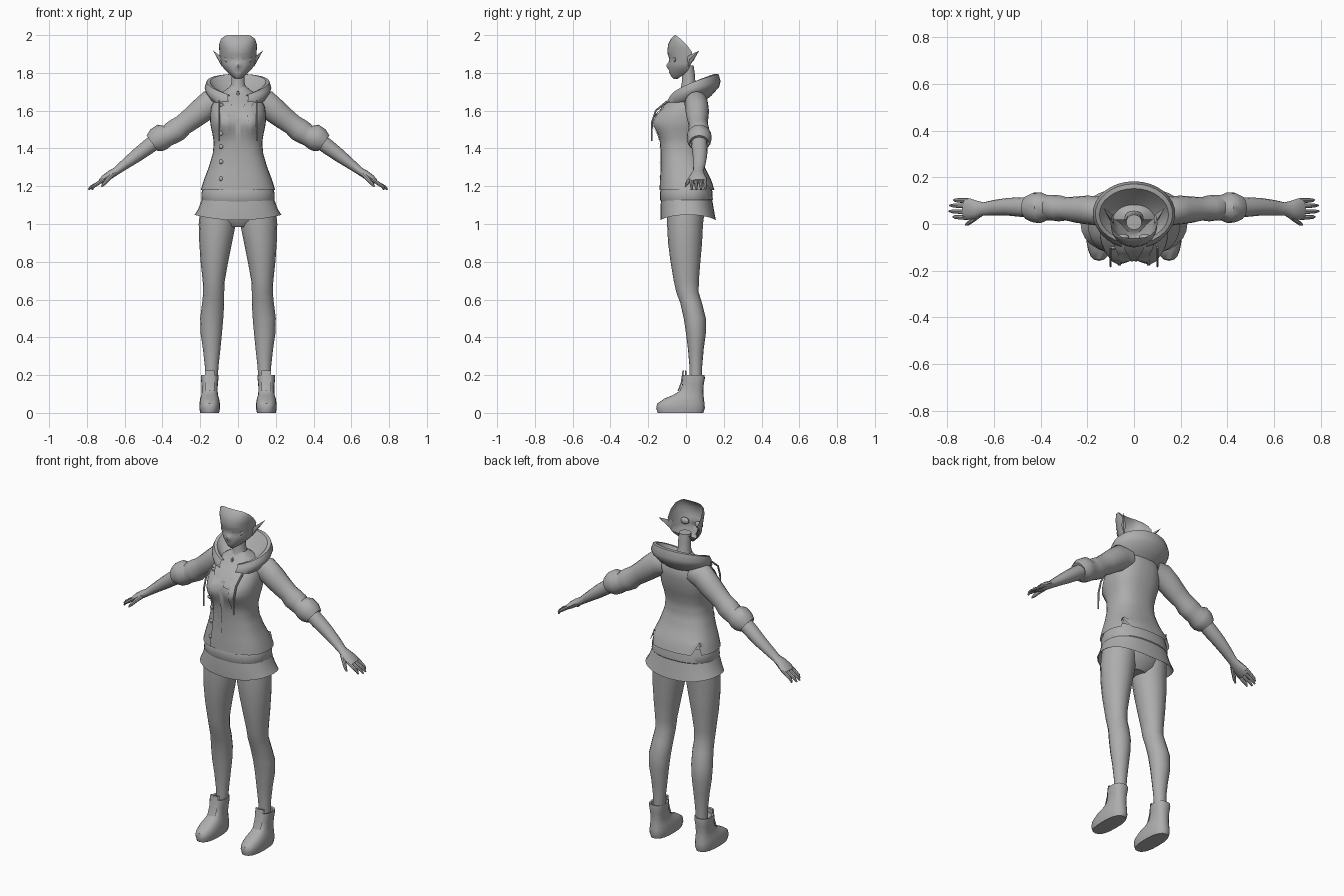
import bpy, bmesh, math
from mathutils import Vector

grey = bpy.data.materials.new("plain grey")
grey.diffuse_color = (0.42, 0.42, 0.42, 1)


def make(name, verts, faces, angle=40):
    me = bpy.data.meshes.new(name)
    me.from_pydata([tuple(v) for v in verts], [], faces)
    bm = bmesh.new()
    bm.from_mesh(me)
    bmesh.ops.recalc_face_normals(bm, faces=bm.faces)
    bm.to_mesh(me)
    bm.free()
    me.materials.append(grey)
    ob = bpy.data.objects.new(name, me)
    bpy.context.collection.objects.link(ob)
    bpy.ops.object.select_all(action='DESELECT')
    bpy.context.view_layer.objects.active = ob
    ob.select_set(True)
    bpy.ops.object.shade_smooth_by_angle(angle=math.radians(angle))
    return ob


def loft(name, rings, closed=True, caps=(False, False), angle=40, extra=()):
    n = len(rings[0])
    verts = [v for r in rings for v in r]
    faces = []
    for i in range(len(rings) - 1):
        for j in range(n if closed else n - 1):
            k = (j + 1) % n
            faces.append((i*n + j, i*n + k, (i+1)*n + k, (i+1)*n + j))
    if caps[0]:
        faces.append(tuple(range(n)))
    if caps[1]:
        faces.append(tuple(range((len(rings)-1)*n, len(rings)*n)))
    return make(name, verts, faces + list(extra), angle)


def spow(v, e):
    return math.copysign(abs(v) ** e, v)


def ring(cx, rx, yf, yb, z, n=16, e=1.0):
    mid, ry = (yf + yb) / 2, (yb - yf) / 2
    return [(cx + rx * spow(math.sin(a), e), mid - ry * spow(math.cos(a), e), z)
            for a in (2 * math.pi * i / n for i in range(n))]


def tube(name, pts, n=12, caps=(True, True)):
    """pts: x, y, z, radius across, radius along y"""
    rings = []
    for i, p in enumerate(pts):
        a, b = Vector(pts[max(i-1, 0)][:3]), Vector(pts[min(i+1, len(pts)-1)][:3])
        d = (b - a).normalized()
        u = Vector((0, 1, 0)) if abs(d.y) < 0.9 else Vector((1, 0, 0))
        v = d.cross(u).normalized()
        u = v.cross(d)
        rings.append([Vector(p[:3]) + u * p[4] * math.cos(t) + v * p[3] * math.sin(t)
                      for t in (2 * math.pi * j / n for j in range(n))])
    return loft(name, rings, caps=caps)


def ball(name, c, r, n=14):
    rings = [ring(c[0], r[0]*math.cos(t), c[1]-r[1]*math.cos(t), c[1]+r[1]*math.cos(t),
                  c[2] + r[2]*math.sin(t), n) for t in (math.pi*(k/8 - .5)*.98 for k in range(9))]
    return loft(name, rings, caps=(True, True))


def table(rows, z):
    """Smoothly interpolate rows of (z, ...) sorted upwards."""
    z = min(max(z, rows[0][0]), rows[-1][0])
    for a, b in zip(rows, rows[1:]):
        if z <= b[0]:
            t = (z - a[0]) / (b[0] - a[0])
            return [p + (q - p) * t for p, q in zip(a[1:], b[1:])]


# Jacket body: z, half width, front y, back y
BODY = [(1.18, .197, -.14, .15), (1.23, .182, -.138, .135), (1.3, .155, -.134, .1),
        (1.37, .134, -.134, .078), (1.43, .128, -.138, .075), (1.48, .136, -.145, .085),
        (1.53, .147, -.15, .1), (1.58, .148, -.145, .11), (1.63, .14, -.115, .115),
        (1.68, .11, -.06, .105), (1.71, .065, -.03, .08), (1.73, .04, -.02, .055)]


def bust(x, z):
    return .034 * math.exp(-((abs(x) - .075) / .05) ** 2 - ((z - 1.535) / .055) ** 2)


def body_y(x, z):
    rx, yf, yb = table(BODY, z)
    return (yf+yb)/2 - (yb-yf)/2 * max(0, 1 - (abs(x)/rx) ** 2.5) ** .4 - bust(x, z)


rings = []
for k in range(27):
    z = 1.18 + .55 * k / 26
    rx, yf, yb = table(BODY, z)
    r = ring(0, rx, yf, yb, z, 32, .8)
    rings.append([(x, y - (bust(x, z) if y < (yf+yb)/2 else 0), z) for x, y, z in r])
for j in (12, 20):  # vents in the back hem
    x, y, z = rings[0][j]
    rings[0][j] = (x, y - .02, 1.235)
    rings[1][j] = (x, y - .02, 1.24)
    rings[2][j] = (x, y - .02, 1.25)
loft("jacket_body", rings)


# Thin trim following the jacket front
def strip(name, path, w, off=.005):
    pts = []
    for (x0, z0), (x1, z1) in zip(path, path[1:]):
        pts += [(x0 + (x1-x0)*t/6, z0 + (z1-z0)*t/6) for t in range(7)]
    loft(name, [[(x + d, body_y(x + d, z) - off, z) for d in (-w, 0, w)] for x, z in pts],
         closed=False)


strip("front_placket", [(0, 1.19), (0, 1.6)], .012)
for s in (-1, 1):
    strip("jacket_edge", [(s*.085, 1.18), (s*.065, 1.4), (s*.06, 1.62)], .006)
    strip("lapel", [(s*.03, 1.57), (s*.045, 1.61), (s*.07, 1.66)], .022, .007)
    x = s * .1
    tube("draw_cord", [(x, -.1, 1.65, .005, .005), (x, -.16, 1.6, .005, .005),
                       (x, -.18, 1.54, .005, .005), (x, -.182, 1.44, .004, .004)], 6)
for z in (1.63, 1.48, 1.41, 1.33, 1.24):
    ball("button", (-.09, body_y(-.09, z) - .003, z), (.012, .007, .012), 10)
ball("pendant", (0, body_y(0, 1.69) - .004, 1.69), (.007, .006, .016), 8)

# Shirt band, skirt and hips
loft("shirt_band", [ring(0, .18, -.125, .13, 1.21, 28, .85), ring(0, .192, -.137, .14, 1.17, 28, .85),
                    ring(0, .194, -.138, .142, 1.13, 28, .85), ring(0, .185, -.13, .13, 1.115, 28, .85)])
hem = [(x, y, 1.02 + .028 * (x / .23) ** 2) for x, y, z in ring(0, .23, -.135, .158, 1, 28, .85)]
lining = [(x * .97, y * .97, z + .003) for x, y, z in hem]
loft("skirt", [ring(0, .192, -.132, .138, 1.13, 28, .85), ring(0, .21, -.136, .147, 1.08, 28, .85),
               hem, lining, ring(0, .18, -.12, .125, 1.13, 28, .85)])
loft("hips", [ring(0, .07, -.06, .06, .985), ring(0, .15, -.09, .09, 1.02), ring(0, .18, -.1, .11, 1.08),
              ring(0, .17, -.1, .1, 1.14)], caps=(True, True))

# Legs: z, inner x, outer x, front y, back y
LEG = [(1.08, .01, .2, -.1, .1), (1.0, .012, .208, -.1, .09), (.9, .032, .205, -.095, .085),
       (.8, .052, .198, -.082, .076), (.7, .07, .187, -.065, .068), (.64, .073, .184, -.052, .067),
       (.58, .073, .19, -.03, .085), (.5, .078, .2, -.012, .105), (.42, .085, .198, .0, .105),
       (.34, .093, .186, .01, .094), (.25, .103, .176, .018, .086), (.15, .11, .175, .018, .085)]
BOOT = [(0, .05, -.15, .092), (.025, .055, -.158, .1), (.05, .054, -.152, .098),
        (.075, .05, -.115, .095), (.095, .044, -.068, .093), (.115, .042, -.035, .092),
        (.15, .043, -.02, .094), (.185, .047, -.018, .1), (.2, .046, -.014, .098), (.197, .036, .0, .088),
        (.15, .03, .02, .08)]
# Sleeve, forearm and finger paths: x, y, z, radius across, radius along y
SLEEVE = [(.09, .05, 1.645, .06, .06), (.15, .055, 1.635, .073, .062), (.2, .06, 1.595, .066, .062),
          (.25, .062, 1.555, .06, .056), (.29, .065, 1.525, .056, .05), (.32, .067, 1.50, .062, .056),
          (.35, .07, 1.482, .06, .055), (.372, .07, 1.468, .056, .054), (.4, .07, 1.462, .069, .066),
          (.43, .07, 1.444, .066, .064), (.455, .07, 1.428, .05, .052), (.44, .07, 1.437, .042, .044)]
FOREARM = [(.42, .07, 1.45, .042, .042), (.48, .072, 1.405, .04, .042), (.54, .074, 1.36, .035, .038),
           (.6, .07, 1.315, .027, .033), (.645, .065, 1.28, .021, .028), (.675, .062, 1.262, .022, .038),
           (.705, .064, 1.242, .02, .046), (.728, .066, 1.225, .014, .044)]


def flip(pts, s):
    return [(s * p[0], *p[1:]) for p in pts]


for s in (-1, 1):
    side = "left" if s > 0 else "right"
    loft(side + "_leg", [ring(s*(a+b)/2, (b-a)/2, yf, yb, z) for z, a, b, yf, yb in LEG])
    loft(side + "_boot", [ring(s*.15, w, yf, yb, z, 20, .8) for z, w, yf, yb in BOOT], caps=(True, False))
    loft(side + "_boot_tongue", [[(s*.15 + dx, y + abs(dx)*.3, z) for dx in (-.026, 0, .026)]
         for y, z in ((-.045, .115), (-.028, .16), (-.018, .225), (-.006, .223), (-.008, .12))], closed=False)
    tube(side + "_sleeve", flip(SLEEVE, s), 16, (False, False))
    tube(side + "_forearm", flip(FOREARM, s))
    for i, (y, tip) in enumerate(((.028, .775), (.052, .793), (.077, .79), (.1, .772))):
        tube(side + "_finger", flip([(.71, y, 1.237, .01, .011), (.745, y + .001, 1.213, .01, .01),
             ((tip+.745)/2 + .008, y + .002, 1.197, .008, .008), (tip, y + .003, 1.182, .004, .004)], s), 8)
    tube(side + "_thumb", flip([(.665, .04, 1.262, .014, .014), (.69, .018, 1.236, .011, .011),
         (.71, .003, 1.212, .009, .009), (.722, -.003, 1.198, .004, .004)], s), 8)
    # Pointed ear
    E = flip([(.088, .0, 1.885), (.084, .012, 1.83), (.09, .04, 1.865), (.105, .018, 1.872),
              (.132, .07, 1.918)], s)
    make(side + "_ear", E, [(0, 3, 4), (3, 1, 4), (1, 2, 4), (2, 0, 4), (0, 1, 3), (0, 2, 1)], 30)

# Hood, lying open around the neck: half width, back y, front y, back z, front z
HOOD = [(.12, .11, -.09, 1.66, 1.61), (.145, .135, -.105, 1.68, 1.62), (.17, .175, -.105, 1.725, 1.645),
        (.177, .183, -.095, 1.755, 1.66), (.166, .172, -.085, 1.795, 1.672), (.148, .152, -.07, 1.795, 1.67),
        (.13, .13, -.06, 1.765, 1.655), (.09, .085, -.055, 1.71, 1.64), (.05, .06, -.035, 1.685, 1.64)]
rings = []
for rx, yb, yf, zb, zf in HOOD:
    r = []
    for k in range(29):
        a = math.radians(-162 + 324 * k / 28)
        r.append((rx * math.sin(a), (yb+yf)/2 + (yb-yf)/2 * math.cos(a),
                  zf + (zb-zf) * ((1 + math.cos(a)) / 2) ** .6))
    rings.append(r)
loft("hood", rings, closed=False)

# Neck
loft("neck", [ring(0, w, a, b, z, 14) for z, w, a, b in
              ((1.66, .07, -.05, .085), (1.71, .045, -.03, .062), (1.75, .036, -.022, .05),
               (1.8, .036, -.022, .046), (1.84, .034, -.025, .04))], caps=(False, True))

# Face shell, open at the back: z, half width, front y, side edge y
FACE = [(1.768, .012, -.066, -.045), (1.78, .03, -.078, -.028), (1.8, .053, -.087, -.002),
        (1.82, .073, -.09, .015), (1.84, .086, -.091, .024), (1.87, .094, -.088, .03),
        (1.91, .099, -.099, .032), (1.95, .1, -.095, .002), (1.98, .09, -.08, -.028),
        (1.995, .07, -.066, -.048), (2.0, .055, -.06, -.053)]


def face_y(x, z):
    w, yf, yb = table(FACE, z)
    nose = .014 * math.exp(-(x / .011) ** 2 - ((z - 1.838) / .016) ** 2)
    return yb - (yb-yf) * max(0, 1 - (abs(x)/w) ** 2.2) ** .45 - nose


rings = []
zs = sorted({r[0] for r in FACE} | {1.79, 1.81, 1.83, 1.85, 1.86, 1.89, 1.93, 1.965})
for z in zs:
    w = table(FACE, z)[0]
    rings.append([(x, face_y(x, z), z) for x in (w * math.sin(math.pi*(k/24 - .5)) for k in range(25))])
jaw = [(i*25, i*25 + 24, i*25 + 49, i*25 + 25) for i in range(6)] + [tuple(range(25))]
loft("face", rings, closed=False, extra=jaw)

# Eyes, brows and mouth as thin plates on the face
for s in (-1, 1):
    for part, r in (("eye_outline", 1.0), ("eye", .78)):
        pts = [(s*.047 + .027*r*math.cos(t), 1.872 + .015*r*math.sin(t))
               for t in (2*math.pi*k/16 for k in range(16))]
        off = .002 if r == 1 else .005
        V = [(x, face_y(x, z) - off, z) for x, z in pts] + [(s*.047, face_y(s*.047, 1.872) - off, 1.872)]
        make(part, V, [(k, (k+1) % 16, 16) for k in range(16)])
    ball("eye_socket", (s*.047, -.057, 1.872), (.026, .014, .02), 12)
    brow = [(s*(.018 + .011*k), 1.9 + .004*math.sin(k*.8)) for k in range(6)]
    loft("brow", [[(x, face_y(x, z+d) - .003, z+d) for d in (-.003, .003)] for x, z in brow], closed=False)
mouth = [(-.016 + .008*k, 1.802) for k in range(5)]
loft("mouth", [[(x, face_y(x, z+d) - .002, z+d) for d in (-.0015, .0015)] for x, z in mouth], closed=False)
